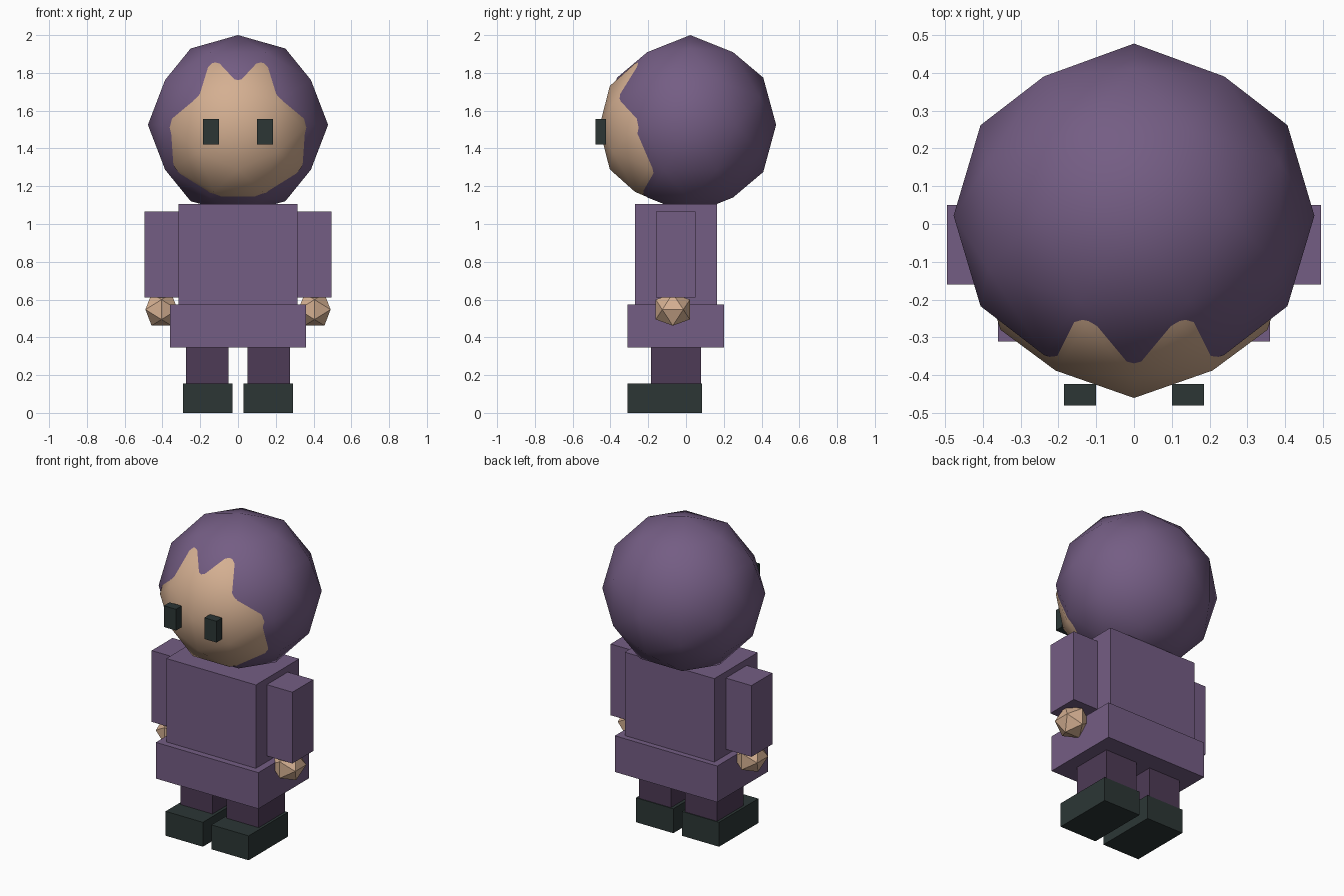
import bpy, bmesh
from itertools import combinations, product
from mathutils import Vector

if "Cube" in bpy.data.objects:
    bpy.data.objects.remove(bpy.data.objects["Cube"])


def material(name, rgb):
    m = bpy.data.materials.new(name)
    m.use_nodes = True
    m.diffuse_color = (*rgb, 1)
    m.node_tree.nodes["Principled BSDF"].inputs["Base Color"].default_value = (*rgb, 1)
    return m


purple = material("purple cloth", (0.175, 0.11, 0.23))
plum = material("dark plum cloth", (0.075, 0.043, 0.092))
charcoal = material("charcoal", (0.025, 0.037, 0.036))
skin = material("skin", (0.66, 0.43, 0.285))


def finish(name, bm, mat, smooth=False):
    bmesh.ops.recalc_face_normals(bm, faces=bm.faces)
    mesh = bpy.data.meshes.new(name)
    bm.to_mesh(mesh)
    bm.free()
    mesh.materials.append(mat)
    for p in mesh.polygons:
        p.use_smooth = smooth
    obj = bpy.data.objects.new(name, mesh)
    bpy.context.collection.objects.link(obj)
    return obj


def box(name, xs, ys, zs, mat):
    """Box between the given limits on each axis."""
    bm = bmesh.new()
    bmesh.ops.create_cube(bm, size=1)
    for v in bm.verts:
        v.co = [(lo + hi) / 2 + c * (hi - lo) for c, (lo, hi) in zip(v.co, (xs, ys, zs))]
    return finish(name, bm, mat)


def ball(name, center, radii, mat, subdivided=False):
    """Icosahedral ball whose edge midpoints lie on the axes."""
    corners = []
    for s, t in product((-1, 1), repeat=2):
        a, b = s * 0.5257, t * 0.8507
        corners += [Vector(p) for p in ((a, 0, b), (b, a, 0), (0, b, a))]
    points = list(corners)
    if subdivided:
        points += [(p + q).normalized() for p, q in combinations(corners, 2)
                   if (p - q).length < 1.1]
    bm = bmesh.new()
    for p in points:
        bm.verts.new([c + r * k for c, r, k in zip(center, radii, p)])
    bmesh.ops.convex_hull(bm, input=bm.verts)
    return finish(name, bm, mat, subdivided)


# Hooded head with the face pushing through the front
ball("hood", (0, 0.022, 1.525), (0.477, 0.455, 0.475), purple, True)
ball("face", (0, -0.08, 1.51), (0.415, 0.38, 0.42), skin, True)

# Coat
box("torso", (-0.315, 0.315), (-0.27, 0.165), (0.57, 1.105), purple)
box("coat_hem", (-0.36, 0.36), (-0.31, 0.2), (0.345, 0.575), purple)

# Paired parts
for side, s in (("left", 1), ("right", -1)):
    def pair(name, inner, outer, ys, zs, mat):
        box(f"{side}_{name}", sorted((s * inner, s * outer)), ys, zs, mat)

    pair("eye", 0.1, 0.185, (-0.48, -0.423), (1.42, 1.555), charcoal)
    pair("arm", 0.315, 0.495, (-0.16, 0.05), (0.612, 1.065), purple)
    pair("leg", 0.05, 0.275, (-0.185, 0.08), (0.15, 0.35), plum)
    pair("shoe", 0.03, 0.292, (-0.31, 0.085), (0, 0.155), charcoal)
    ball(f"{side}_hand", (s * 0.405, -0.07, 0.547), (0.1, 0.106, 0.1), skin)
